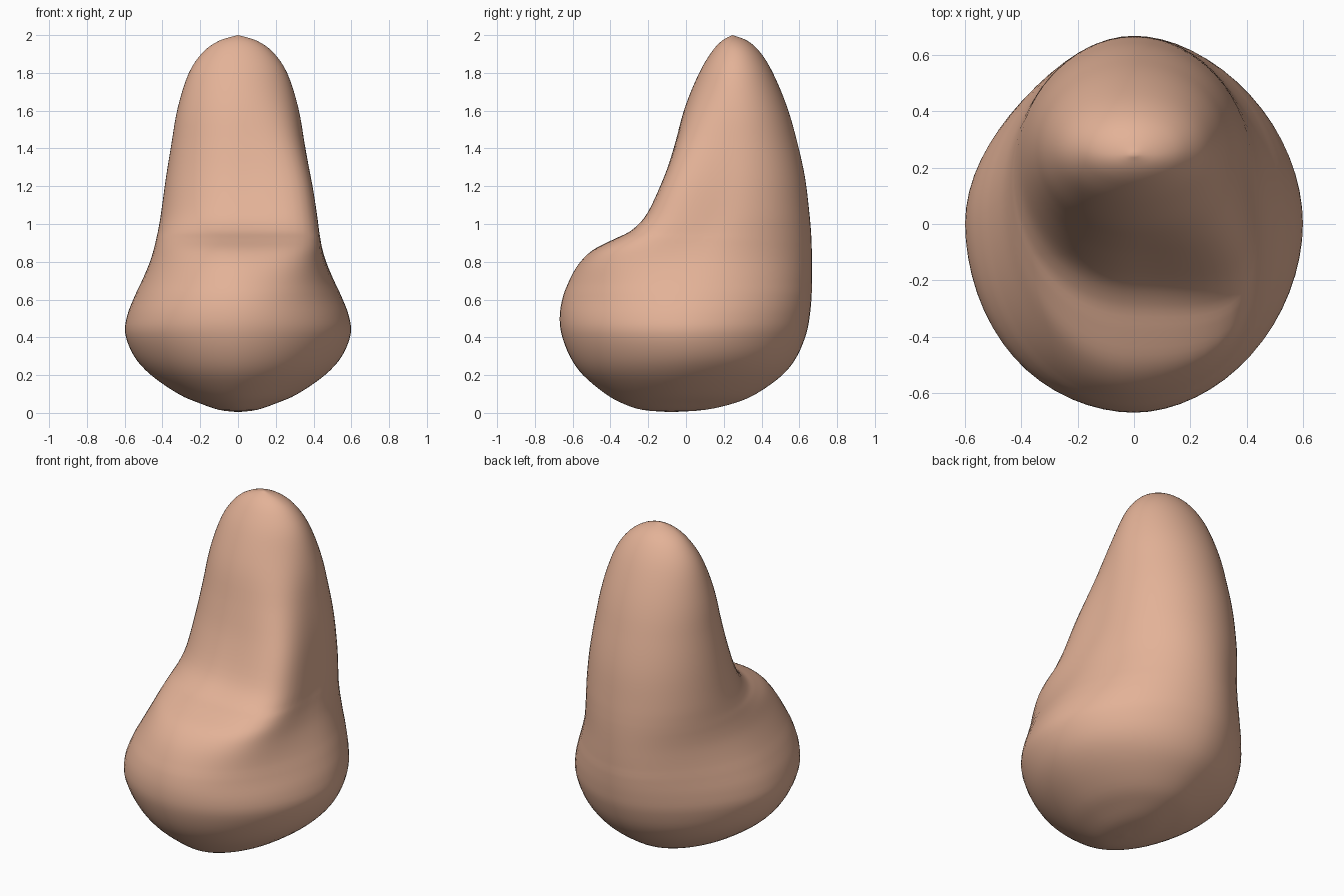
import bpy, bmesh, math

if "Cube" in bpy.data.objects:
    bpy.data.objects.remove(bpy.data.objects["Cube"])

SIDES, STEPS = 64, 4

# Horizontal sections: height, front y, back y, half width, y of widest point
SECTIONS = [
    (0.004, -0.08, -0.08, 0.0, -0.08),
    (0.016, -0.23, 0.10, 0.10, -0.07),
    (0.05, -0.335, 0.25, 0.20, -0.06),
    (0.10, -0.425, 0.37, 0.315, -0.04),
    (0.20, -0.545, 0.51, 0.46, -0.02),
    (0.30, -0.615, 0.588, 0.55, 0.0),
    (0.42, -0.66, 0.637, 0.597, 0.0),
    (0.52, -0.668, 0.656, 0.585, 0.01),
    (0.62, -0.65, 0.665, 0.546, 0.03),
    (0.72, -0.61, 0.668, 0.50, 0.06),
    (0.80, -0.56, 0.668, 0.467, 0.09),
    (0.865, -0.49, 0.667, 0.447, 0.12),
    (0.92, -0.38, 0.665, 0.434, 0.15),
    (0.97, -0.28, 0.662, 0.423, 0.18),
    (1.06, -0.195, 0.654, 0.408, 0.22),
    (1.24, -0.114, 0.632, 0.383, 0.25),
    (1.42, -0.06, 0.593, 0.354, 0.26),
    (1.62, -0.005, 0.535, 0.318, 0.26),
    (1.80, 0.07, 0.46, 0.26, 0.26),
    (1.91, 0.135, 0.392, 0.185, 0.26),
    (1.97, 0.19, 0.325, 0.10, 0.25),
    (2.0, 0.245, 0.245, 0.0, 0.245),
]

# Uneven fullness: direction in degrees, centre height, reach below, reach above, amount
BULGES = [
    (-45, 1.04, 0.50, 0.75, 0.115),
    (-135, 0.55, 0.40, 0.35, 0.015),
    (135, 0.50, 0.42, 0.50, -0.025),
]


def spline(a, b, c, d, t):
    return 0.5 * (2*b + (c - a)*t + (2*a - 5*b + 4*c - d)*t*t + (3*b - a - 3*c + d)*t**3)


def smooth_rows(rows):
    out = []
    for i in range(len(rows) - 1):
        quad = [rows[max(0, min(len(rows) - 1, i + k))] for k in (-1, 0, 1, 2)]
        for s in range(STEPS):
            out.append([spline(*v, s / STEPS) for v in zip(*quad)])
    return out + [list(rows[-1])]


def bulge_offset(angle, z):
    dx = dy = 0
    for deg, mid, below, above, amount in BULGES:
        d = math.radians(deg)
        spread = math.cos(angle - d)
        h = (z - mid) / (above if z > mid else below)
        if spread > 0.707 and abs(h) < 1:
            w = amount * math.cos(2 * (angle - d)) ** 2 * (0.5 + 0.5 * math.cos(math.pi * h))
            dx += w * math.cos(d)
            dy += w * math.sin(d)
    return dx, dy


def section_ring(bm, row):
    z, front, back, half, mid = row
    # The base is slightly diamond shaped, the bridge is round
    power = 2 / (1.9 + 0.1 * min(1, max(0, (z - 0.4) / 0.5)))
    ring = []
    for k in range(SIDES):
        a = 2 * math.pi * k / SIDES
        c, s = math.cos(a), math.sin(a)
        x = math.copysign(abs(c) ** power, c) * half
        depth = (back - mid) if s > 0 else (mid - front)
        y = mid + math.copysign(abs(s) ** power, s) * depth
        dx, dy = bulge_offset(a, z)
        ring.append(bm.verts.new((x + dx, y + dy, z)))
    return ring


# Nose: lofted bulb and bridge, closed at both ends
bm = bmesh.new()
rows = smooth_rows(SECTIONS)
rings = [section_ring(bm, r) for r in rows[1:-1]]
bottom = bm.verts.new((0, rows[0][4], rows[0][0]))
top = bm.verts.new((0, rows[-1][4], rows[-1][0]))
for k in range(SIDES):
    n = (k + 1) % SIDES
    for lo, hi in zip(rings, rings[1:]):
        bm.faces.new((lo[k], lo[n], hi[n], hi[k]))
    bm.faces.new((bottom, rings[0][n], rings[0][k]))
    bm.faces.new((top, rings[-1][k], rings[-1][n]))
for f in bm.faces:
    f.smooth = True
bmesh.ops.recalc_face_normals(bm, faces=bm.faces)
# Even out the ledge above the tip
ledge = [v for v in bm.verts if 0.65 < v.co.z < 1.5]
for _ in range(2):
    bmesh.ops.smooth_vert(bm, verts=ledge, factor=0.4,
                          use_axis_x=True, use_axis_y=True, use_axis_z=False)

mesh = bpy.data.meshes.new("nose")
bm.to_mesh(mesh)
bm.free()
nose = bpy.data.objects.new("nose", mesh)
bpy.context.collection.objects.link(nose)

skin = bpy.data.materials.new("skin")
skin.diffuse_color = (0.77, 0.445, 0.31, 1)
skin.use_nodes = True
skin.node_tree.nodes["Principled BSDF"].inputs["Base Color"].default_value = skin.diffuse_color
mesh.materials.append(skin)
